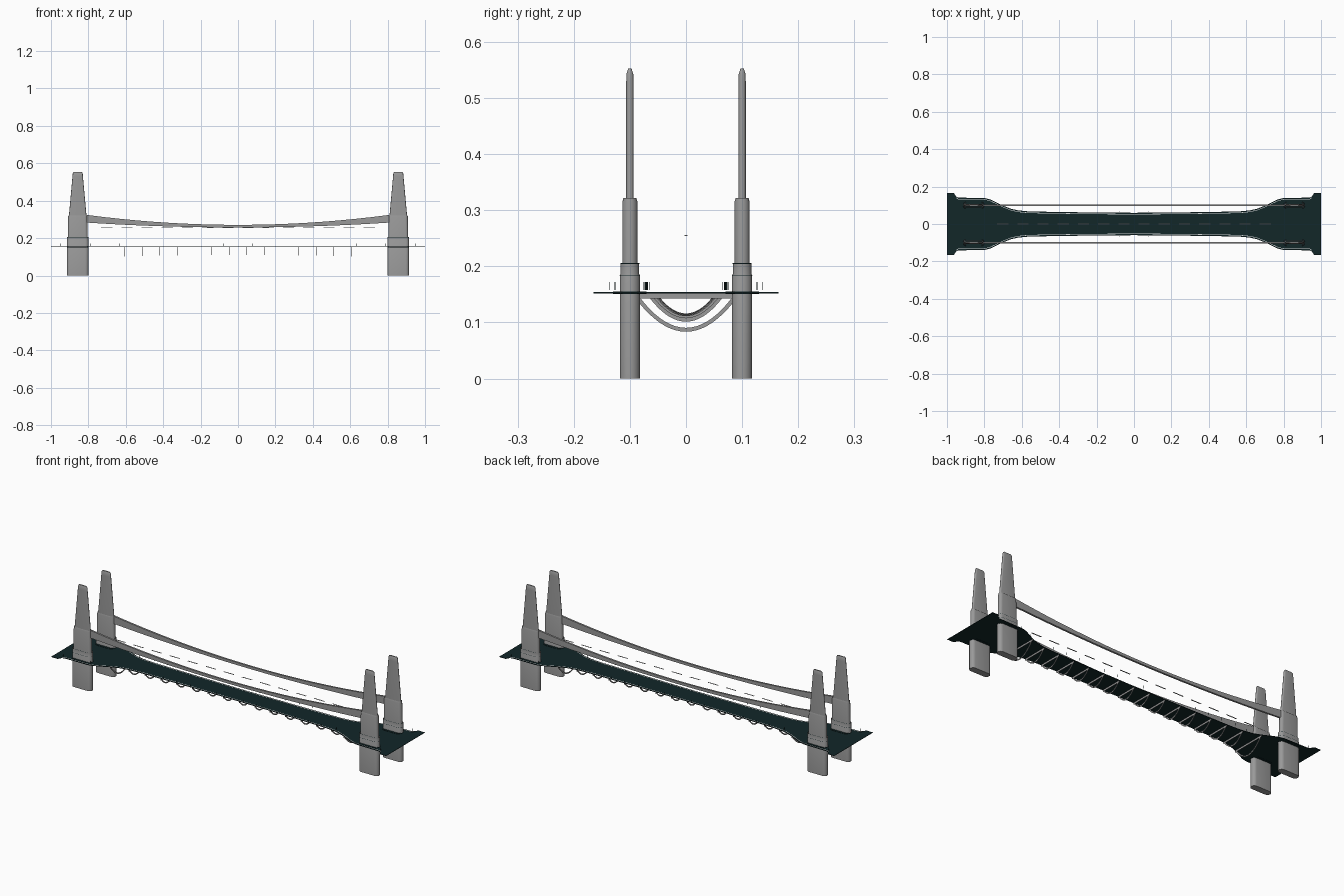
import bpy, bmesh, math

cube = bpy.data.objects.get("Cube")
if cube:
    bpy.data.objects.remove(cube, do_unlink=True)


def material(name, rgb):
    m = bpy.data.materials.new(name)
    m.use_nodes = True
    m.diffuse_color = (*rgb, 1)
    m.node_tree.nodes["Principled BSDF"].inputs["Base Color"].default_value = (*rgb, 1)
    return m


GREY = material("concrete grey", (0.32, 0.32, 0.32))
DARK = material("dark green", (0.006, 0.02, 0.022))
PALE = material("pale marking", (0.7, 0.72, 0.72))


def finish(name, bm, mat, smooth=False):
    bmesh.ops.recalc_face_normals(bm, faces=bm.faces)
    mesh = bpy.data.meshes.new(name)
    bm.to_mesh(mesh)
    bm.free()
    mesh.materials.append(mat)
    ob = bpy.data.objects.new(name, mesh)
    bpy.context.collection.objects.link(ob)
    if smooth:
        bpy.ops.object.select_all(action="DESELECT")
        ob.select_set(True)
        bpy.context.view_layer.objects.active = ob
        bpy.ops.object.shade_smooth_by_angle(angle=math.radians(35))
    return ob


def loft(bm, sections, cap_start=True, cap_end=True):
    """Skin a list of equal-length closed sections."""
    rings = [[bm.verts.new(p) for p in s] for s in sections]
    for a, b in zip(rings, rings[1:]):
        n = len(a)
        for i in range(n):
            j = (i + 1) % n
            bm.faces.new((a[i], a[j], b[j], b[i]))
    if cap_start:
        bm.faces.new(rings[0][::-1])
    if cap_end:
        bm.faces.new(rings[-1])


def box(bm, x, y, z, hx, hy, hz):
    rect = [(-hx, -hy), (hx, -hy), (hx, hy), (-hx, hy)]
    loft(bm, [[(x + a, y + b, z + s) for a, b in rect] for s in (-hz, hz)])


def pill(cx, cy, z, hx, hy, steps=8):
    """Oblong outline with round ends."""
    pts = []
    for side in (1, -1):
        for k in range(steps + 1):
            a = math.pi * (k / steps - 0.5)
            pts.append((cx + side * (hx - hy + hy * math.cos(a)),
                        cy + side * hy * math.sin(a), z))
    return pts


# Towers: nested hollow stages, each as (height, half length, half width)
STAGES = {
    "pier": ([(0, .058, .018), (.183, .058, .018), (.187, .057, .0165), (.205, .057, .0165)], False),
    "shaft": ([(.15, .054, .0135), (.315, .051, .0135), (.322, .050, .0115)], False),
    "spire": ([(.15, .052, .0065), (.32, .047, .0065), (.53, .028, .0065),
               (.543, .027, .006), (.549, .025, .004), (.553, .022, .003)], True),
}
TX, TY, DECK = .857, .1, .153
for sx, end in ((1, "left"), (-1, "right")):
    for sy, side in ((1, "back"), (-1, "front")):
        for part, (rings, closed) in STAGES.items():
            bm = bmesh.new()
            loft(bm, [pill(sx * TX, sy * TY, *r) for r in rings],
                 cap_start=part == "pier", cap_end=closed)
            finish(f"tower_{part}_{end}_{side}", bm, GREY, True)
        # Dark joints around the tower
        bm = bmesh.new()
        loft(bm, [pill(sx * TX, sy * TY, z, .0585, .03) for z in (.151, .1555)])
        for z, hx, hy in ((.184, .0583, .0183), (.205, .0573, .0168)):
            loft(bm, [pill(sx * TX, sy * TY, z + d, hx, hy) for d in (-.0006, .0006)],
                 False, False)
        finish(f"tower_joint_{end}_{side}", bm, DARK)

# Deck outline: half width against distance from the middle
EDGE = [(0, .060), (.25, .062), (.5, .066), (.57, .068), (.62, .073), (.66, .082),
        (.7, .098), (.74, .118), (.77, .132), (.8, .139), (.94, .141), (.952, .148),
        (.962, .165), (1, .165)]


def half_width(x):
    x = abs(x)
    for (x0, w0), (x1, w1) in zip(EDGE, EDGE[1:]):
        if x <= x1:
            return w0 + (w1 - w0) * (x - x0) / (x1 - x0)
    return EDGE[-1][1]


stations = [-x for x, w in EDGE[:0:-1]] + [x for x, w in EDGE]


def strip(bm, xs, inner, outer, z0, z1):
    loft(bm, [[(x, inner(x), z0), (x, outer(x), z0), (x, outer(x), z1), (x, inner(x), z1)]
              for x in xs])


bm = bmesh.new()
strip(bm, stations, lambda x: -half_width(x), half_width, DECK - .001, DECK + .001)
finish("deck", bm, DARK)

# Pale lines just inside both deck edges
bm = bmesh.new()
inside = [x for x in stations if abs(x) < .96]
for s in (1, -1):
    strip(bm, inside, lambda x: s * (half_width(x) - .009),
          lambda x: s * (half_width(x) - .006), DECK + .001, DECK + .0015)
finish("edge_lines", bm, PALE)

# Thin railing posts beside the road
bm = bmesh.new()
for i in range(-12, 13):
    for s in (1, -1):
        x = i * .079
        if .79 < abs(x) < .92:
            continue
        y = half_width(x) + (.008 if abs(x) < .6 else -.01)
        box(bm, x, s * y, .165, .0004, .0006, .007)
finish("railing_posts", bm, DARK)

# Suspended centre dashes
bm = bmesh.new()
for i in range(14):
    box(bm, (i - 6.5) * .108, 0, .255, .03, .003, .0005)
finish("centre_dashes", bm, PALE)

# Sagging main cables
for s, side in ((1, "back"), (-1, "front")):
    bm = bmesh.new()
    sections = []
    for i in range(33):
        u = i / 16 - 1
        lo, hi = .257 + .026 * u * u, .271 + .053 * u * u
        y0, y1 = s * TY - .005, s * TY + .005
        sections.append([(u * .808, y0, lo), (u * .808, y1, lo),
                         (u * .808, y1, hi), (u * .808, y0, hi)])
    loft(bm, sections)
    finish(f"main_cable_{side}", bm, GREY, True)

# Flat bow ribs with tie bars under the deck
bm = bmesh.new()
for i in range(16):
    x = (i - 7.5) * .093
    w = half_width(x) - .002
    depth = w * .7
    sections = []
    for k in range(21):
        t = k / 10 - 1
        z = .15 - depth * (1 - t * t)
        top = min(z + .007, .152)
        y = w * t
        sections.append([(x - .001, y, z), (x + .001, y, z),
                         (x + .001, y * .96, top), (x - .001, y * .96, top)])
    loft(bm, sections)
    box(bm, x, 0, .1475, .001, w, .0045)
finish("under_deck_ribs", bm, GREY)
